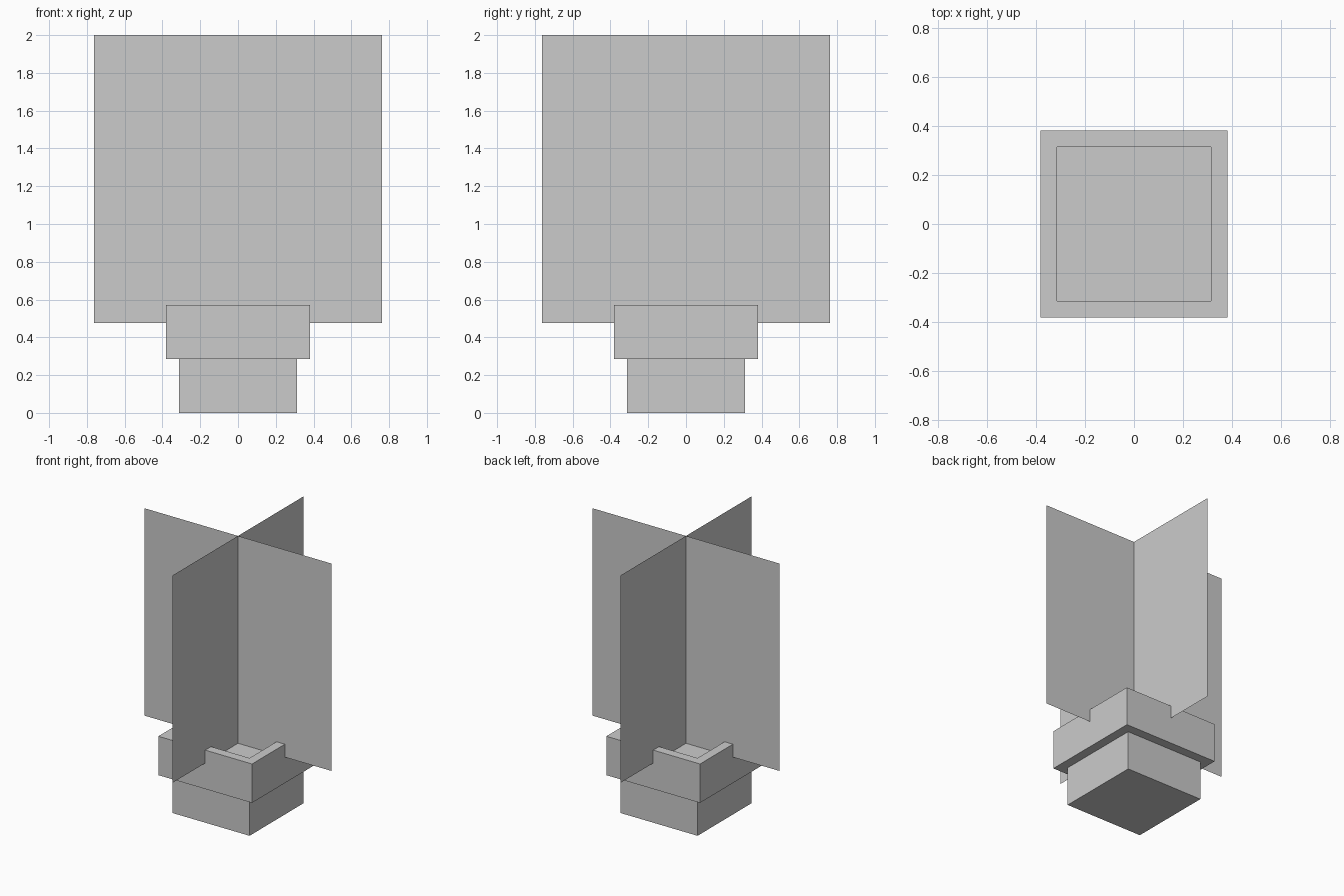
import bpy, bmesh, math
from mathutils import Matrix

if "Cube" in bpy.data.objects:
    bpy.data.objects.remove(bpy.data.objects["Cube"])

U = 2 / 21  # modelling unit: the whole model is 21 units tall


def finish(name, bm):
    mesh = bpy.data.meshes.new(name)
    bm.to_mesh(mesh)
    bm.free()
    obj = bpy.data.objects.new(name, mesh)
    bpy.context.collection.objects.link(obj)
    return obj


def face_facing(bm, sign):
    bm.normal_update()
    return next(f for f in bm.faces if f.normal.z * sign > 0.9)


# Pot: narrow foot, wider rim and a shallow recess for the soil
bm = bmesh.new()
bmesh.ops.create_cube(bm, size=1, matrix=Matrix.Translation((0, 0, 4.5 * U))
                      @ Matrix.Diagonal((8 * U, 8 * U, 3 * U, 1)))
for sign, depth in ((1, -1), (-1, -3)):  # recess downwards, foot downwards
    face = face_facing(bm, sign)
    bmesh.ops.inset_region(bm, faces=[face], thickness=U)
    ext = bmesh.ops.extrude_discrete_faces(bm, faces=[face])["faces"][0]
    bmesh.ops.translate(bm, verts=ext.verts, vec=(0, 0, depth * U))
bmesh.ops.recalc_face_normals(bm, faces=bm.faces)
finish("pot", bm)

# Plant: two crossed upright cards standing on the soil
for name, turn in (("plant_card_x", 0), ("plant_card_y", math.pi / 2)):
    bm = bmesh.new()
    bmesh.ops.create_grid(bm, x_segments=1, y_segments=1, size=8 * U,
                          matrix=Matrix.Translation((0, 0, 13 * U))
                          @ Matrix.Rotation(turn, 4, 'Z')
                          @ Matrix.Rotation(math.pi / 2, 4, 'X'))
    finish(name, bm)
